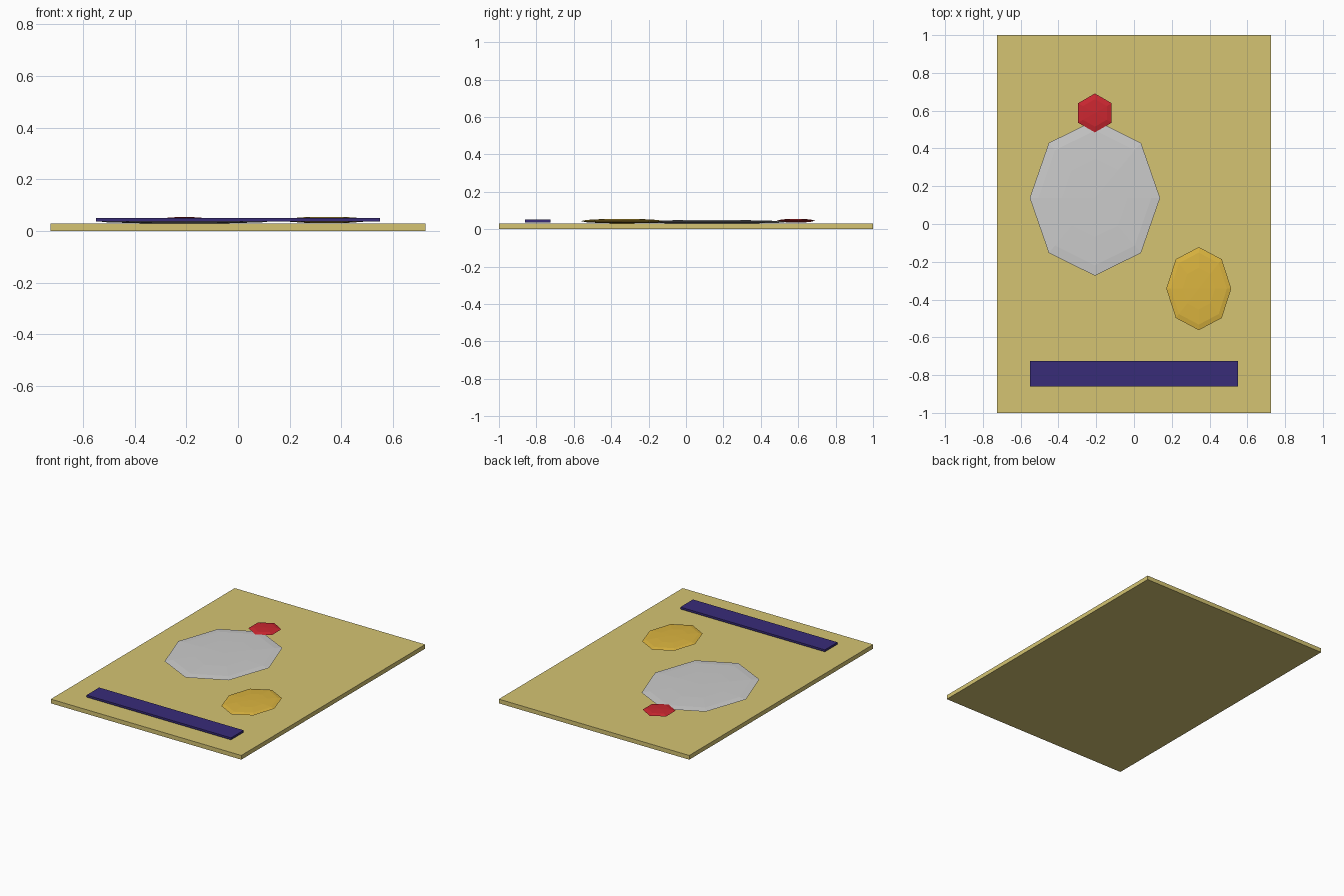
import bpy

if "Cube" in bpy.data.objects:
    bpy.data.objects.remove(bpy.data.objects["Cube"])


def material(name, rgb):
    mat = bpy.data.materials.new(name)
    mat.diffuse_color = (*rgb, 1)
    mat.use_nodes = True
    mat.node_tree.nodes["Principled BSDF"].inputs["Base Color"].default_value = mat.diffuse_color
    return mat


def finish(name, loc, scale, rgb):
    ob = bpy.context.object
    ob.name = name
    ob.location = loc
    ob.scale = scale
    if rgb:
        ob.data.materials.append(material(name + "_colour", rgb))
    return ob


def slab(name, loc, size, rgb):
    bpy.ops.mesh.primitive_cube_add(size=1)
    return finish(name, loc, size, rgb)


def flat_dome(name, loc, radii, sides, rings, rgb=None):
    bpy.ops.mesh.primitive_uv_sphere_add(segments=sides, ring_count=rings, radius=1)
    return finish(name, loc, radii, rgb)


# Card base and the dark strip along its front edge
slab("card", (0, 0, 0.0145), (1.45, 2, 0.029), (0.66, 0.55, 0.17))
slab("bottom_strip", (0, -0.793, 0.0435), (1.1, 0.137, 0.014), (0.04, 0.025, 0.19))

# Flattened low-poly discs
flat_dome("large_disc", (-0.207, 0.138, 0.039), (0.345, 0.412, 0.01), 8, 6)
flat_dome("gold_disc", (0.343, -0.342, 0.043), (0.172, 0.22, 0.0125), 8, 6, (0.71, 0.46, 0.05))
flat_dome("red_disc", (-0.207, 0.588, 0.045), (0.103, 0.103, 0.0105), 6, 4, (0.60, 0.02, 0.03))
